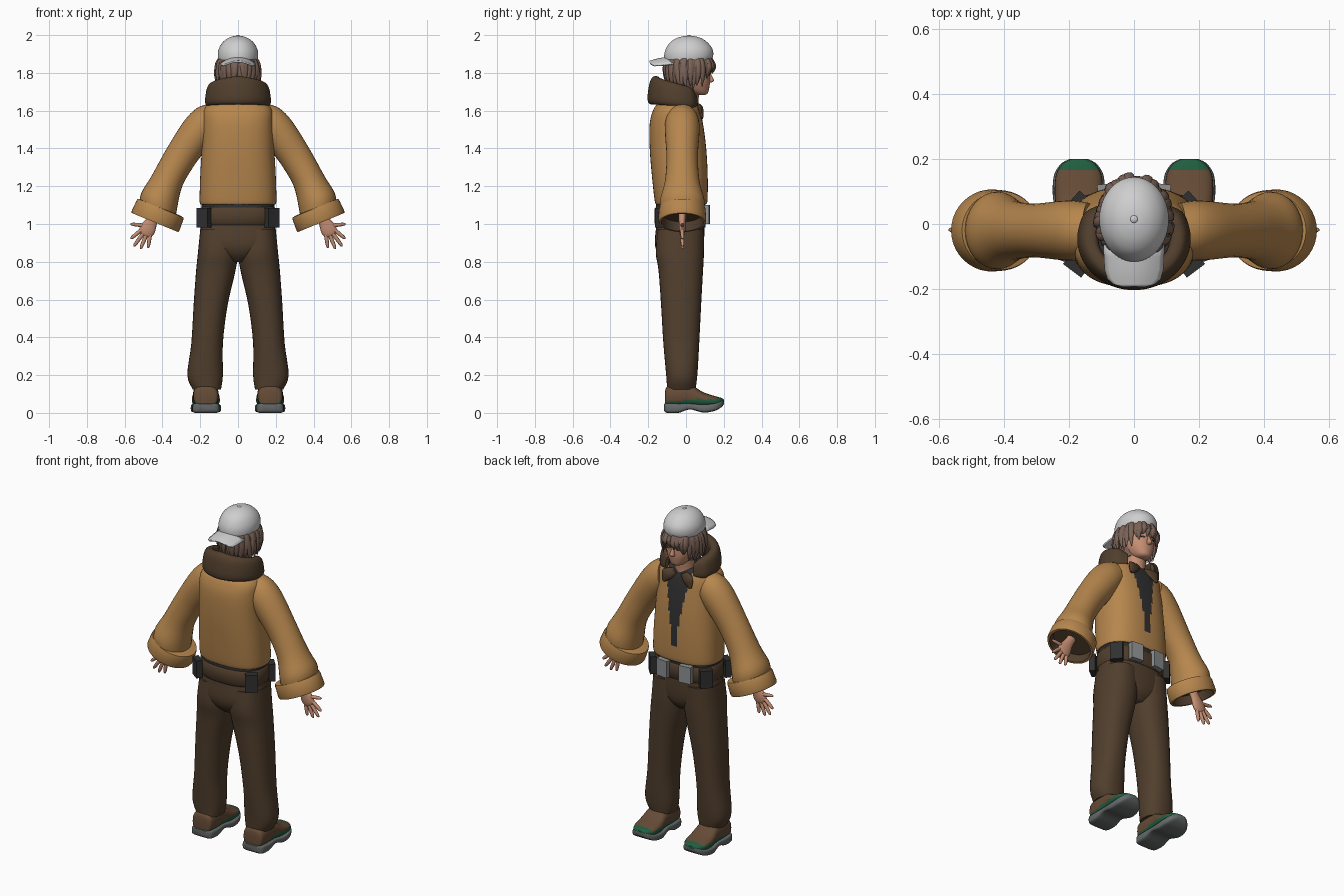
import bpy, bmesh, math, random
from mathutils import Vector as V, Matrix

random.seed(4)
COL = {"tan": (.47, .24, .075), "dark_brown": (.082, .049, .026), "shoe_brown": (.13, .07, .037),
       "cap_grey": (.62, .62, .62), "hair_brown": (.2, .125, .095), "skin": (.56, .27, .17),
       "sole_grey": (.13, .14, .14), "green": (.015, .11, .05), "charcoal": (.03, .03, .03),
       "pouch_grey": (.27, .28, .29)}
MAT = {}
for n, c in COL.items():
    MAT[n] = bpy.data.materials.new(n)
    MAT[n].diffuse_color = (*c, 1)


def loft(bm, rings, seg=32, power=2, sub=4):
    """Skin a tube through rings (centre, u, v), smoothed between them."""
    R = [[V(a) for a in r] for r in rings]
    out = []
    for i in range(len(R) - 1):
        p = [R[max(i - 1, 0)], R[i], R[i + 1], R[min(i + 2, len(R) - 1)]]
        for s in range(sub):
            t = s / sub
            out.append([b + .5 * t * (c - a + t * (2 * a - 5 * b + 4 * c - d + t * (3 * (b - c) + d - a)))
                        for a, b, c, d in zip(*p)])
    out.append(R[-1])
    sp = lambda x: math.copysign(abs(x) ** (2 / power), x)
    ang = [2 * math.pi * k / seg for k in range(seg)]
    vs = [[bm.verts.new(c + u * sp(math.cos(a)) + v * sp(math.sin(a))) for a in ang] for c, u, v in out]
    for a, b in zip(vs, vs[1:]):
        for k in range(seg):
            bm.faces.new((a[k], a[(k + 1) % seg], b[(k + 1) % seg], b[k]))
    bm.faces.new(vs[0])
    bm.faces.new(vs[-1])


def flat(z, cx, cy, rx, ry, tilt=0):
    return ((cx, cy, z), (rx, 0, 0), (0, ry, tilt))


def span(z, x0, x1, y0, y1):
    return flat(z, (x0 + x1) / 2, (y0 + y1) / 2, (x1 - x0) / 2, (y1 - y0) / 2)


def box(bm, c, size, rot=0):
    m = Matrix.Translation(c) @ Matrix.Rotation(math.radians(rot), 4, 'Z') @ Matrix.Diagonal((*size, 1))
    bmesh.ops.create_cube(bm, size=1, matrix=m)


def finish(name, bm, mats, mirror=False, rule=None, angle=45):
    bmesh.ops.recalc_face_normals(bm, faces=bm.faces)
    me = bpy.data.meshes.new(name)
    if rule:
        for f in bm.faces:
            f.material_index = rule(f.calc_center_median())
    bm.to_mesh(me)
    bm.free()
    for m in mats.split():
        me.materials.append(MAT[m])
    ob = bpy.data.objects.new(name, me)
    bpy.context.collection.objects.link(ob)
    bpy.ops.object.select_all(action='DESELECT')
    ob.select_set(True)
    bpy.context.view_layer.objects.active = ob
    bpy.ops.object.shade_smooth_by_angle(angle=math.radians(angle))
    if mirror:
        ob.modifiers.new("mirror", 'MIRROR').use_clip = False
    return ob


def part(name, rings, mats, mirror=False, rule=None, **kw):
    bm = bmesh.new()
    loft(bm, rings, **kw)
    return finish(name, bm, mats, mirror, rule)


# trousers
part("trouser_leg", [span(.125, .09, .24, -.1, .05), span(.2, .08, .268, -.105, .06),
     span(.37, .08, .247, -.12, .07), span(.57, .055, .235, -.132, .08), span(.75, .014, .222, -.145, .09),
     span(.85, 0, .212, -.16, .095), span(.97, .005, .2, -.15, .095)], "dark_brown", True, power=2.3)
part("trouser_seat", [flat(.8, 0, -.03, .06, .08), flat(.84, 0, -.033, .13, .115), flat(.9, 0, -.035, .2, .13),
     flat(1, 0, -.03, .195, .127), flat(1.08, 0, -.03, .19, .125)], "dark_brown", power=2.4)
# belt and pouches
part("belt", [flat(.995, 0, -.03, .192, .128), flat(1.005, 0, -.03, .2, .137), flat(1.08, 0, -.03, .2, .137),
     flat(1.09, 0, -.03, .192, .128)], "dark_brown", power=2.4, sub=1, seg=48)
part("shirt_hem", [flat(1.07, 0, -.03, .192, .13), flat(1.13, 0, -.03, .192, .13)], "charcoal", power=2.4, sub=1)
bm = bmesh.new()
box(bm, (.18, -.13, 1.033), (.07, .035, .105), 37)
box(bm, (.178, .065, 1.033), (.07, .035, .105), -48)
finish("dark_pouch", bm, "charcoal", True)
bm = bmesh.new()
box(bm, (.075, .107, 1.05), (.075, .035, .1), -6)
finish("grey_pouch", bm, "pouch_grey", True)

# jacket body, open in a V over the shirt
part("jacket", [span(1.105, -.195, .195, -.155, .1), span(1.12, -.203, .203, -.165, .113),
     span(1.25, -.2, .2, -.18, .115), span(1.4, -.192, .192, -.192, .107), span(1.53, -.188, .188, -.192, .09),
     span(1.6, -.182, .182, -.175, .075), span(1.635, -.15, .15, -.15, .06), span(1.65, -.09, .09, -.1, .04)],
     "tan charcoal", seg=112, power=2.5, sub=6,
     rule=lambda c: int(c.z > 1.64 or c.y > 0 and c.z > 1.2 and abs(c.x) < .012 + .16 * (c.z - 1.22)))
# sleeves, each ring given by its outer and inner edge
S = [(.16, 1.635, .12, 1.46, .085), (.22, 1.612, .15, 1.42, .092), (.287, 1.543, .18, 1.38, .09),
     (.38, 1.395, .235, 1.305, .083), (.46, 1.25, .295, 1.2, .092), (.512, 1.165, .322, 1.085, .118),
     (.522, 1.1, .33, 1.03, .115)]
part("sleeve", [(((a + c) / 2, -.02, (b + d) / 2), ((a - c) / 2, 0, (b - d) / 2), (0, r, 0))
     for a, b, c, d, r in S], "tan", True)
axis, side = V((.38, 0, -.925)), V((.925, 0, .38))
C = [(-.045, .8), (-.042, .97), (-.03, 1), (.03, 1.02), (.04, .99), (.04, .9), (-.01, .84)]
part("cuff", [(V((.425, -.02, 1.045)) + axis * o, side * .134 * s, (0, .124 * s, 0)) for o, s in C],
     "tan dark_brown", True, sub=1, seg=40,
     rule=lambda c: int((c - V((.425, -.02, 1.045))).dot(axis) < .025
                        and (c - V((.425, -.02, 1.045))).length < .124 and (c - V((.425, -.02, 1.045))).dot(axis) > -.02))
# hands
bm = bmesh.new()
loft(bm, [(c, (w * .86, 0, w * .5), (0, t, 0)) for c, w, t in
          [((.41, -.02, 1.09), .028, .022), ((.45, -.02, 1.025), .029, .019), ((.477, -.02, .975), .042, .017),
           ((.492, -.02, .95), .036, .013), ((.497, -.02, .94), .02, .008)]], seg=16)
for x0, z0, x1, z1 in [(.512, .968, .568, .922), (.502, .95, .552, .882), (.486, .942, .516, .868),
                       (.465, .945, .476, .873), (.48, .99, .57, 1.0)]:
    a, b = V((x0, -.02, z0)), V((x1, -.018, z1))
    n = (b - a).cross(V((0, 1, 0))).normalized()
    loft(bm, [(a.lerp(b, t), n * r, (0, r, 0)) for t, r in
              [(-.25, .009), (.3, .0105), (.85, .0085), (1, .003)]], seg=10, sub=3)
finish("hand", bm, "skin", True)

# shoes, lofted heel to toe as (y, half width, bottom, top)
def shoe(name, rows, mats, power, rule=None):
    part(name, [((.17, y, (b + t) / 2), (w, 0, 0), (0, 0, (t - b) / 2)) for y, w, b, t in rows],
         mats, True, rule, power=power, sub=5)

shoe("sole", [(-.116, .045, .012, .048), (-.1, .068, 0, .052), (-.04, .073, .0, .05), (.02, .07, .018, .05),
     (.09, .08, .002, .045), (.15, .076, .01, .052), (.185, .055, .028, .064), (.2, .028, .045, .066)],
     "sole_grey", 5)
shoe("shoe_upper", [(-.112, .04, .03, .1), (-.1, .062, .03, .14), (-.04, .068, .03, .15), (.03, .068, .03, .145),
     (.09, .074, .03, .11), (.15, .07, .035, .09), (.185, .05, .042, .08), (.2, .022, .05, .072)],
     "shoe_brown green", 2.7,
     rule=lambda c: int(c.y > -.01 and c.z < .072 or c.y > .17 or c.z < .056))

# thick open collar, swept round the neck
ring = []
for i in range(15):
    k = abs(i - 7) / 7
    a = math.radians((i - 7) / 7 * 142)
    d = V((math.sin(a), -math.cos(a), 0))
    end = .3 if k == 1 else 1
    c = V((.142 * d.x, -.045 + .125 * d.y, 1.708 - .05 * k ** 1.5))
    ring.append((c, d * .03 * end, (V((0, 0, 1)) - d * .14) * (.075 - .022 * k) * (.6 if k == 1 else 1)))
part("collar", ring, "dark_brown", power=2.8, seg=28)
part("lapel", [((.03, .062, 1.63), (.02, 0, .01), (0, .012, 0)), ((.07, .078, 1.605), (.03, .0, .02), (0, .014, 0)),
     ((.09, .085, 1.56), (.008, 0, .004), (0, .006, 0))], "dark_brown", True, seg=12)

# head, neck, nose, ears of hair hidden below
part("neck", [flat(1.58, 0, 0, .07, .065), flat(1.64, 0, .01, .055, .055), flat(1.74, 0, .015, .055, .06)], "skin")
part("head", [flat(1.683, 0, .082, .018, .02), flat(1.692, 0, .072, .038, .043), flat(1.715, 0, .052, .058, .07),
     flat(1.75, 0, .037, .076, .09), flat(1.79, 0, .025, .085, .102), flat(1.83, 0, .02, .09, .11),
     flat(1.89, 0, .015, .09, .11), flat(1.93, 0, .015, .07, .09)], "skin", power=2.2)
part("nose", [((0, .118, 1.805), (.008, 0, 0), (0, .008, 0)), ((0, .126, 1.78), (.01, 0, 0), (0, .014, 0)),
     ((0, .13, 1.758), (.015, 0, 0), (0, .018, 0)), ((0, .124, 1.748), (.01, 0, 0), (0, .008, 0))], "skin", seg=14)
bm = bmesh.new()
loft(bm, [((.036, .112, 1.79), (.014, -.005, 0), (0, 0, .006)), ((.037, .121, 1.79), (.013, -.005, 0), (0, 0, .005))],
     seg=12, sub=1)
finish("eye", bm, "charcoal", True)

# hair: back shell plus separate locks
bm = bmesh.new()
loft(bm, [flat(1.7, 0, -.01, .07, .07), flat(1.75, 0, -.01, .09, .085), flat(1.8, 0, -.008, .1, .098),
          flat(1.88, 0, .0, .095, .105)])
for i in range(52):
    th = -math.pi + 2 * math.pi * (i + random.uniform(-.3, .3)) / 52
    d, tan = V((math.sin(th), math.cos(th), 0)), V((math.cos(th), -math.sin(th), 0))
    deg = abs(math.degrees(th))
    low = 1.805 if deg < 28 else 1.775 if deg < 52 else 1.725 if deg < 125 else 1.735
    low += random.uniform(-.015, .015)
    f, sway = random.uniform(.96, 1.05), random.uniform(-.02, .02)
    rings = []
    for z, rx, ry, w in [(1.89, .085, .11, .013), (1.85, .107, .13, .016),
                         ((1.85 + low) / 2, .112, .132, .015), (low, .103, .12, .002)]:
        c = V((d.x * rx * f, .012 + d.y * (ry if d.y > 0 else ry * .92) * f, z))
        rings.append((c + tan * sway * (1.89 - z) * 7, tan * w, d * w * .55))
    loft(bm, rings, seg=8, sub=3)
finish("hair", bm, "hair_brown")

# cap worn backwards
bm = bmesh.new()
loft(bm, [flat(1.858, 0, .013, .102, .122, .008), flat(1.885, 0, .014, .107, .13, .006),
          flat(1.92, 0, .015, .104, .126, .004), flat(1.955, 0, .015, .087, .105), flat(1.98, 0, .015, .06, .073),
          flat(1.993, 0, .015, .03, .036), flat(1.996, 0, .015, .006, .007)], seg=48)
loft(bm, [flat(1.99, 0, .015, .012, .012), flat(1.997, 0, .015, .011, .011), flat(2, 0, .015, .006, .006)], seg=16)
finish("cap", bm, "cap_grey")
bm = bmesh.new()
rows = [(-.06, .092, 1.885), (-.1, .09, 1.88), (-.14, .088, 1.874), (-.168, .08, 1.867), (-.184, .062, 1.862),
        (-.192, .035, 1.86)]
g = [[bm.verts.new((w * s / 6, y, z - .036 * (w * s / 6 / .09) ** 2)) for s in range(-6, 7)] for y, w, z in rows]
for a, b in zip(g, g[1:]):
    for k in range(12):
        bm.faces.new((a[k], b[k], b[k + 1], a[k + 1]))
m = finish("cap_peak", bm, "cap_grey").modifiers.new("thickness", 'SOLIDIFY')
m.thickness, m.offset = .009, 0
